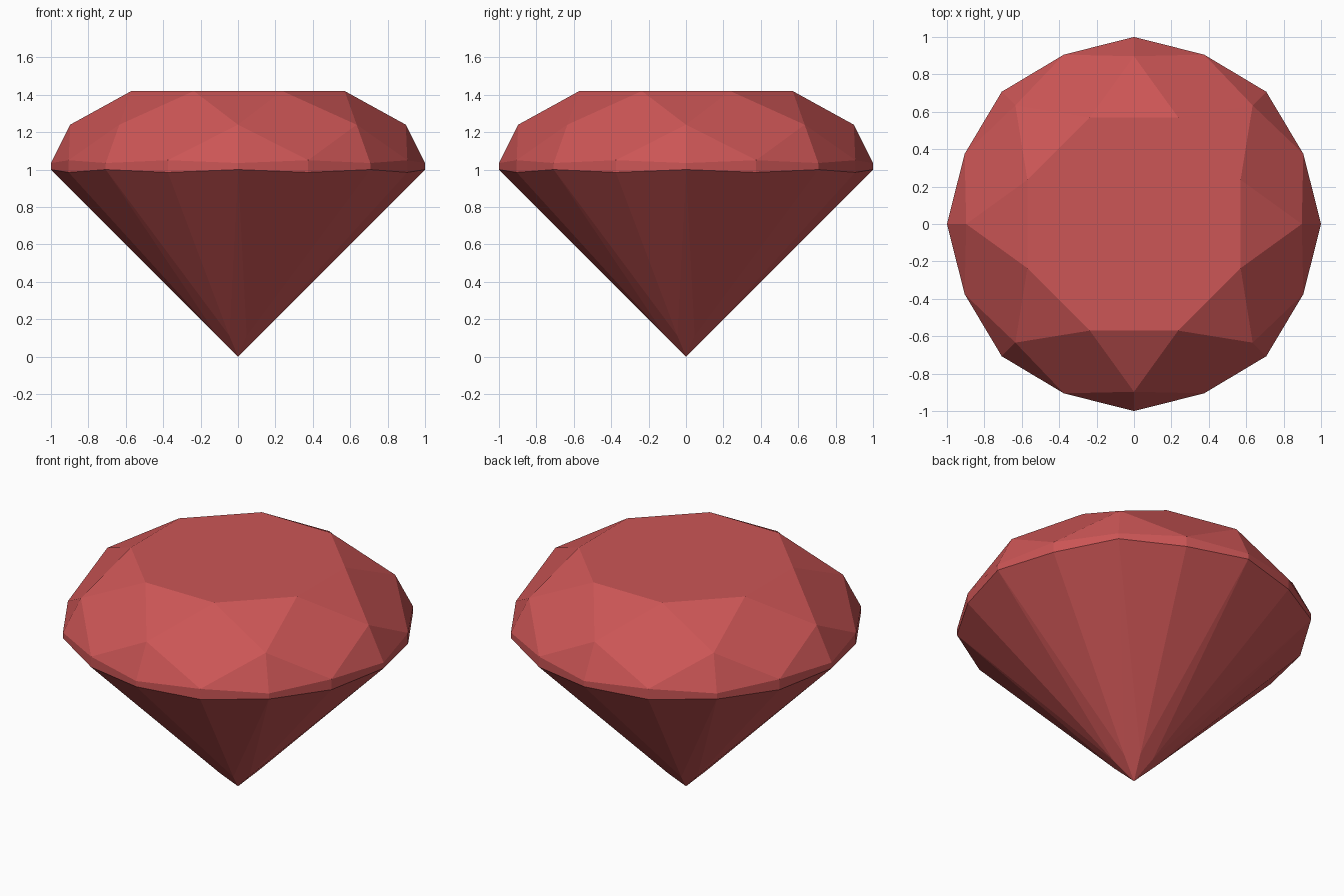
import bpy, bmesh, math

if "Cube" in bpy.data.objects:
    bpy.data.objects.remove(bpy.data.objects["Cube"])

RED = bpy.data.materials.new("ruby red")
RED.diffuse_color = (0.604, 0.092, 0.092, 1)
RED.use_nodes = True
RED.node_tree.nodes["Principled BSDF"].inputs["Base Color"].default_value = RED.diffuse_color

bm = bmesh.new()


def point(step, r, z):
    """Vertex at a multiple of 22.5 degrees."""
    a = step * math.pi / 8
    return bm.verts.new((r * math.cos(a), r * math.sin(a), z))


def ring(steps, r, z):
    return {s: point(s, r, z) for s in steps}


EVEN, ODD = range(0, 16, 2), range(1, 16, 2)

# Facet corners, from the table down to the tip
table = ring(ODD, 0.617, 1.42)
crown = ring(EVEN, 0.897, 1.24)
girdle_top = {**ring(EVEN, 1.0, 1.035), **ring(ODD, 0.98, 1.05)}
girdle_low = {**ring(EVEN, 1.0, 1.0), **ring(ODD, 0.98, 0.985)}
pavilion = ring(ODD, 0.121, 0.112)
tip = bm.verts.new((0, 0, 0))


def face(*verts):
    bm.faces.new(verts)


face(*table.values())
for s in EVEN:
    p, n, n2 = (s - 1) % 16, s + 1, (s + 2) % 16
    # Crown: star triangle, kite, and two upper girdle triangles
    face(table[p], crown[s], table[n])
    face(table[n], crown[s], girdle_top[n], crown[n2])
    face(crown[s], girdle_top[s], girdle_top[n])
    face(crown[s], girdle_top[p], girdle_top[s])
    # Girdle band
    face(girdle_top[p], girdle_low[p], girdle_low[s], girdle_top[s])
    face(girdle_top[s], girdle_low[s], girdle_low[n], girdle_top[n])
    # Pavilion: main kite and two long lower girdle triangles
    face(girdle_low[s], pavilion[p], tip, pavilion[n])
    face(girdle_low[s], pavilion[n], girdle_low[n])
    face(girdle_low[p], pavilion[p], girdle_low[s])

bmesh.ops.recalc_face_normals(bm, faces=bm.faces)
mesh = bpy.data.meshes.new("cut_gem")
bm.to_mesh(mesh)
bm.free()
mesh.materials.append(RED)
gem = bpy.data.objects.new("cut_gem", mesh)
bpy.context.collection.objects.link(gem)
